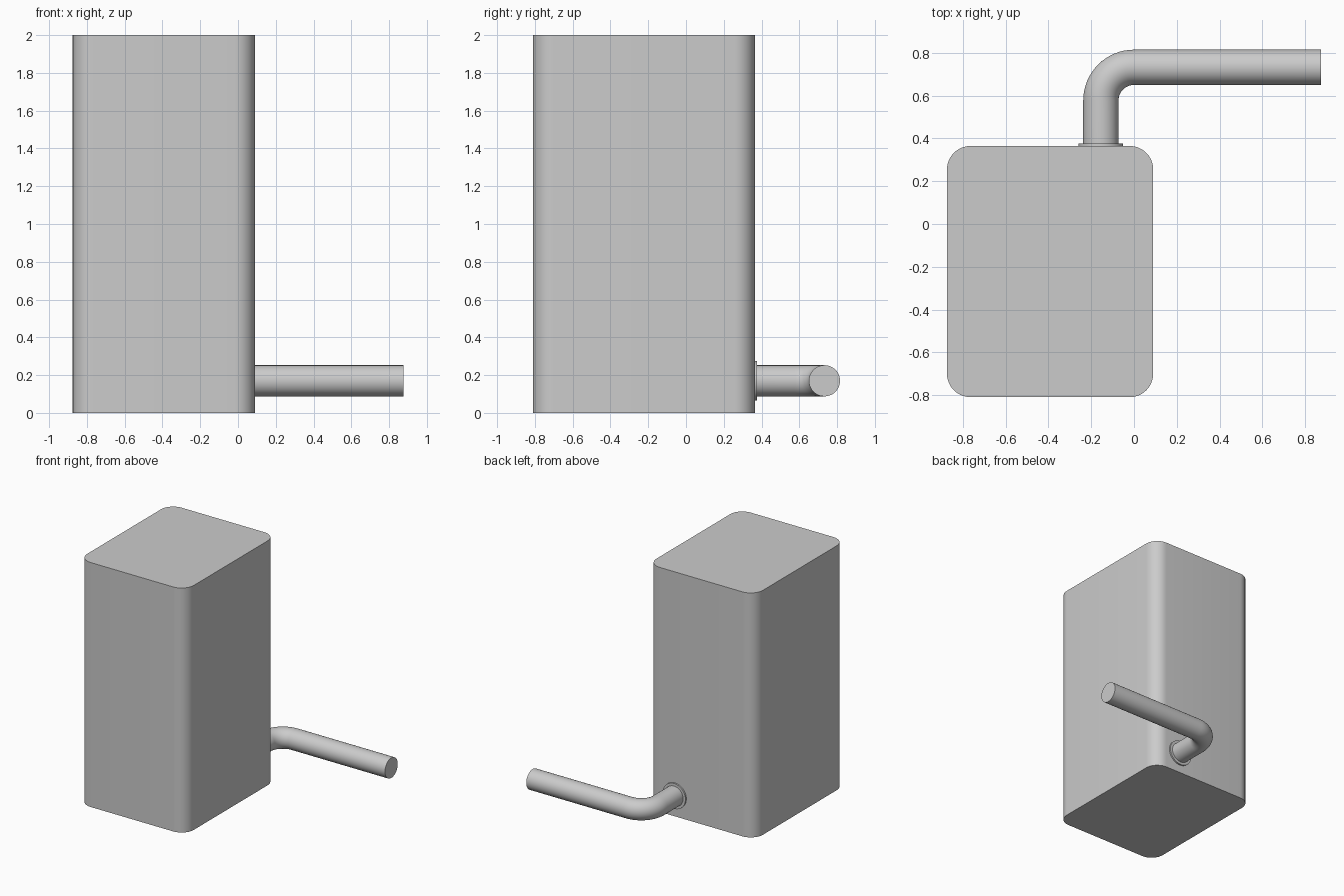
import bpy, bmesh
from math import cos, sin, pi, radians

if "Cube" in bpy.data.objects:
    bpy.data.objects.remove(bpy.data.objects["Cube"])

PIPE_X, PIPE_Z, PIPE_R = -0.155, 0.17, 0.0825
BACK_Y = 0.365


def smooth(obj):
    bpy.ops.object.select_all(action='DESELECT')
    obj.select_set(True)
    bpy.context.view_layer.objects.active = obj
    bpy.ops.object.shade_smooth_by_angle(angle=radians(35))


def skin(name, rings):
    """Closed tube through a list of equal-length point rings."""
    bm = bmesh.new()
    loops = [[bm.verts.new(p) for p in ring] for ring in rings]
    n = len(loops[0])
    for a, b in zip(loops, loops[1:]):
        for i in range(n):
            j = (i + 1) % n
            bm.faces.new((a[i], a[j], b[j], b[i]))
    bm.faces.new(loops[0][::-1])
    bm.faces.new(loops[-1])
    bmesh.ops.recalc_face_normals(bm, faces=bm.faces)
    mesh = bpy.data.meshes.new(name)
    bm.to_mesh(mesh)
    bm.free()
    obj = bpy.data.objects.new(name, mesh)
    bpy.context.collection.objects.link(obj)
    smooth(obj)
    return obj


def rounded_rect(x0, x1, y0, y1, r, z, steps=10):
    corners = [(x1 - r, y1 - r), (x0 + r, y1 - r), (x0 + r, y0 + r), (x1 - r, y0 + r)]
    return [(cx + r * cos((q + k / steps) * pi / 2),
             cy + r * sin((q + k / steps) * pi / 2), z)
            for q, (cx, cy) in enumerate(corners) for k in range(steps + 1)]


def circle(x, y, turn, r, sides=48):
    """Upright ring; turn 0 faces +y, turn pi/2 faces +x."""
    return [(x + r * cos(t) * cos(turn), y - r * cos(t) * sin(turn), PIPE_Z + r * sin(t))
            for t in (2 * pi * i / sides for i in range(sides))]


# Tall rounded cabinet
skin("tank_body", [rounded_rect(-0.875, 0.09, -0.81, BACK_Y, 0.11, z) for z in (0, 2)])

# Thin collar where the pipe meets the back wall
skin("pipe_collar", [circle(PIPE_X, y, 0, 0.104) for y in (BACK_Y, BACK_Y + 0.012)])

# Outlet pipe: straight, quarter bend, long straight
bend_r, bend_y = 0.155, 0.578
path = [(PIPE_X, BACK_Y, 0)]
for k in range(17):
    a = k / 16 * pi / 2
    path.append((PIPE_X + bend_r * (1 - cos(a)), bend_y + bend_r * sin(a), a))
path.append((0.875, bend_y + bend_r, pi / 2))
skin("outlet_pipe", [circle(x, y, a, PIPE_R) for x, y, a in path])
